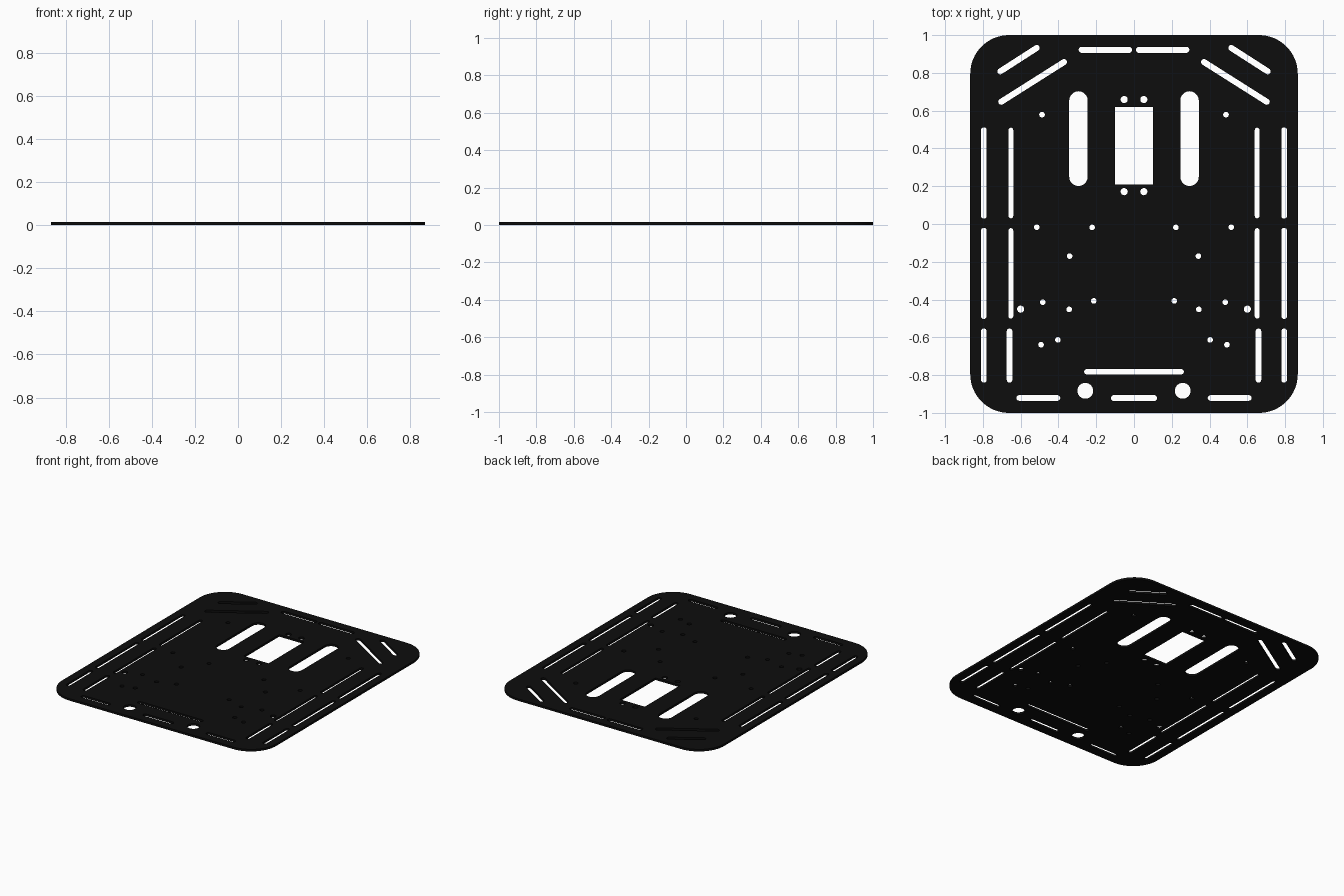
import bpy, bmesh
from math import sin, cos, pi, atan2

if "Cube" in bpy.data.objects:
    bpy.data.objects.remove(bpy.data.objects["Cube"])

T = 0.015  # plate thickness

curve = bpy.data.curves.new("chassis_plate", 'CURVE')
curve.dimensions = '2D'
curve.fill_mode = 'BOTH'
curve.extrude = T / 2


def loop(points):
    s = curve.splines.new('POLY')
    s.points.add(len(points) - 1)
    for p, (x, y) in zip(s.points, points):
        p.co = (x, y, 0, 1)
    s.use_cyclic_u = True


def arc(cx, cy, r, a0, a1, n):
    return [(cx + r * cos(a0 + (a1 - a0) * i / n), cy + r * sin(a0 + (a1 - a0) * i / n))
            for i in range(n + 1)]


def hole(x, y, r):
    loop(arc(x, y, r, 0, 2 * pi, 24)[:-1])


def slot(x0, y0, x1, y1, r):
    # round-ended slot between two end centres
    a = atan2(y1 - y0, x1 - x0)
    loop(arc(x1, y1, r, a - pi / 2, a + pi / 2, 10) + arc(x0, y0, r, a + pi / 2, a + 1.5 * pi, 10))


# Outer outline with rounded corners
W, H, R = 0.867, 1.0, 0.205
outline = []
for k, (sx, sy) in enumerate([(1, 1), (-1, 1), (-1, -1), (1, -1)]):
    outline += arc(sx * (W - R), sy * (H - R), R, k * pi / 2, (k + 1) * pi / 2, 16)
loop(outline)

# Central servo window
loop([(-0.101, 0.21), (0.101, 0.21), (0.101, 0.62), (-0.101, 0.62)])

# Mirrored slots: x0, y0, x1, y1, radius
slots = [
    (0.026, 0.922, 0.277, 0.922, 0.016),     # front edge
    (0.515, 0.932, 0.708, 0.808, 0.016),     # short diagonal
    (0.371, 0.857, 0.703, 0.647, 0.016),     # long diagonal
    (0.294, 0.25, 0.294, 0.654, 0.049),      # wide slots
    (0.795, 0.043, 0.795, 0.497, 0.015),     # outer side row
    (0.795, -0.035, 0.795, -0.488, 0.015),
    (0.795, -0.568, 0.795, -0.825, 0.015),
    (0.652, 0.043, 0.652, 0.497, 0.013),     # inner side row
    (0.652, -0.035, 0.652, -0.488, 0.013),
    (0.659, -0.568, 0.659, -0.825, 0.015),
    (0.405, -0.921, 0.608, -0.921, 0.015),   # rear edge
]
# Mirrored round holes: x, y, radius
holes = [
    (0.052, 0.659, 0.019), (0.052, 0.171, 0.019), (0.487, 0.579, 0.015),
    (0.515, -0.017, 0.015), (0.222, -0.018, 0.015), (0.341, -0.17, 0.015),
    (0.213, -0.407, 0.015), (0.483, -0.414, 0.015), (0.343, -0.452, 0.015),
    (0.6, -0.451, 0.019), (0.403, -0.613, 0.015), (0.492, -0.639, 0.015),
    (0.258, -0.883, 0.042),
]
for m in (-1, 1):
    for x0, y0, x1, y1, r in slots:
        slot(m * x0, y0, m * x1, y1, r)
    for x, y, r in holes:
        hole(m * x, y, r)

# Centred rear slots
slot(-0.25, -0.782, 0.25, -0.782, 0.014)
slot(-0.106, -0.922, 0.106, -0.922, 0.016)

# Turn the filled outline into a solid plate
plate = bpy.data.objects.new("chassis_plate", curve)
bpy.context.collection.objects.link(plate)
bpy.context.view_layer.objects.active = plate
plate.select_set(True)
bpy.ops.object.convert(target='MESH')
plate = bpy.context.object

bm = bmesh.new()
bm.from_mesh(plate.data)
bmesh.ops.remove_doubles(bm, verts=bm.verts, dist=0.0001)
bmesh.ops.translate(bm, verts=bm.verts, vec=(0, 0, T / 2))
bmesh.ops.recalc_face_normals(bm, faces=bm.faces)
bm.to_mesh(plate.data)
bm.free()
bpy.ops.object.shade_smooth_by_angle()

black = bpy.data.materials.new("black_plate")
black.diffuse_color = (0.004, 0.004, 0.004, 1)
black.use_nodes = True
black.node_tree.nodes["Principled BSDF"].inputs["Base Color"].default_value = black.diffuse_color
plate.data.materials.clear()
plate.data.materials.append(black)
